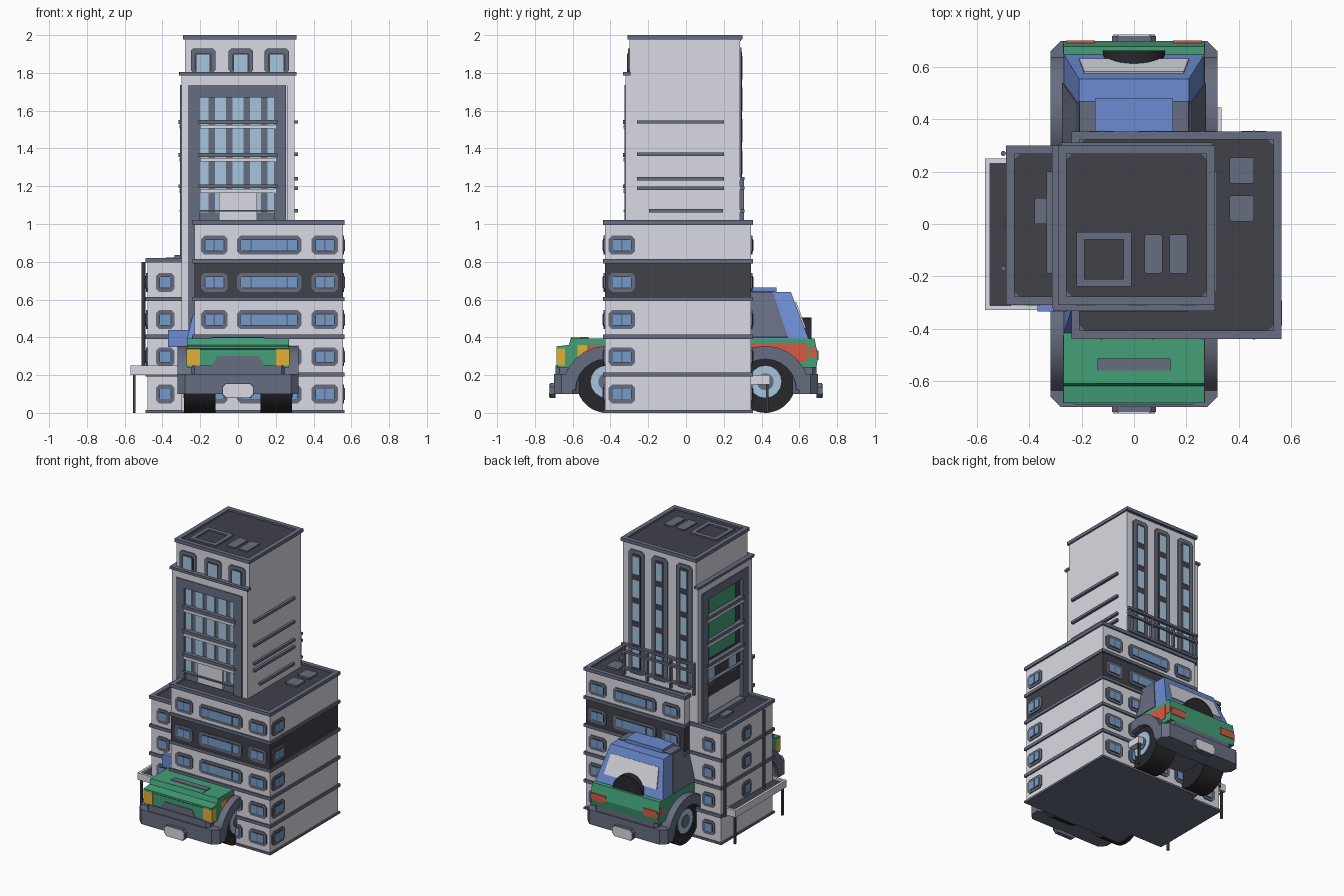
import bpy, bmesh, math
from mathutils import Vector

cube = bpy.data.objects.get("Cube")
if cube:
    bpy.data.objects.remove(cube, do_unlink=True)

COLOURS = {
    "wall": (0.7, 0.7, 0.77), "trim": (0.135, 0.155, 0.22), "dark": (0.052, 0.052, 0.068),
    "window_blue": (0.18, 0.33, 0.58), "pale_glass": (0.38, 0.56, 0.72),
    "car_blue": (0.15, 0.26, 0.64), "green": (0.055, 0.35, 0.185),
    "red": (0.7, 0.1, 0.06), "yellow": (0.75, 0.44, 0.035), "tyre": (0.022, 0.022, 0.027)}
NAMES = list(COLOURS)
MATS = []
for n, c in COLOURS.items():
    m = bpy.data.materials.new(n)
    m.use_nodes = True
    m.diffuse_color = (*c, 1)
    m.node_tree.nodes["Principled BSDF"].inputs["Base Color"].default_value = (*c, 1)
    MATS.append(m)

parts = {}


def loft(part, mat, lower, upper):
    """Closed solid between two matching loops of 3D points."""
    bm = parts.setdefault(part, bmesh.new())
    a = [bm.verts.new(p) for p in lower]
    b = [bm.verts.new(p) for p in upper]
    n = len(a)
    faces = [bm.faces.new(a[::-1]), bm.faces.new(b)]
    faces += [bm.faces.new((a[i], a[(i + 1) % n], b[(i + 1) % n], b[i])) for i in range(n)]
    for f in faces:
        f.material_index = NAMES.index(mat)
    bmesh.ops.recalc_face_normals(bm, faces=faces)


def prism(part, mat, pts, axis, a, b):
    put = {"x": lambda p, d: (d, p[0], p[1]), "y": lambda p, d: (p[0], d, p[1]),
           "z": lambda p, d: (p[0], p[1], d)}[axis]
    loft(part, mat, [put(p, a) for p in pts], [put(p, b) for p in pts])


def rect(u0, u1, v0, v1, c=0.0):
    if not c:
        return [(u0, v0), (u1, v0), (u1, v1), (u0, v1)]
    return [(u0 + c, v0), (u1 - c, v0), (u1, v0 + c), (u1, v1 - c),
            (u1 - c, v1), (u0 + c, v1), (u0, v1 - c), (u0, v0 + c)]


def box(part, mat, x0, x1, y0, y1, z0, z1, c=0.0):
    prism(part, mat, rect(x0, x1, y0, y1, c), "z", z0, z1)


def ring(part, mat, axis, a, b, u0, u1, v0, v1, t):
    for r in ((u0, u0 + t, v0, v1), (u1 - t, u1, v0, v1),
              (u0 + t, u1 - t, v0, v0 + t), (u0 + t, u1 - t, v1 - t, v1)):
        prism(part, mat, rect(*r), axis, a, b)


def circle(u, v, r, n=28, start=0.0, sweep=2 * math.pi):
    k = n if sweep > 6 else n - 1
    return [(u + r * math.cos(start + sweep * i / k), v + r * math.sin(start + sweep * i / k))
            for i in range(n)]


SIDES = {"front": ("y", -1), "back": ("y", 1), "left": ("x", 1), "right": ("x", -1)}


def plate(part, mat, side, wall, u, z, w, h, depth, c=0.0):
    axis, s = SIDES[side]
    prism(part, mat, rect(u - w / 2, u + w / 2, z - h / 2, z + h / 2, c),
          axis, wall - s * 0.005, wall + s * depth)


def window(part, side, wall, u, z, w, h=0.1, panes=1):
    """Chamfered surround, dark reveal and divided glass."""
    plate(part, "trim", side, wall, u, z, w, h, 0.007, 0.018)
    plate(part, "dark", side, wall, u, z, w - 0.034, h - 0.034, 0.009, 0.01)
    gw, gh = w - 0.044, h - 0.044
    plate(part, "window_blue", side, wall, u, z, gw, gh, 0.011)
    if panes > 1:
        offsets = (0,) if panes == 2 else (-gw * 0.32, gw * 0.32)
        for o in offsets:
            plate(part, "trim", side, wall, u + o, z, 0.008, gh, 0.012)


def floors(part, x0, x1, y0, y1, count, dark_floor=None):
    for i in range(count):
        mat = "dark" if i == dark_floor else "wall"
        box(part, mat, x0, x1, y0, y1, 0.2 * i + 0.01, 0.2 * i + 0.2)
    e = 0.01
    for i in range(count):
        box(part + "_bands", "trim", x0 - e, x1 + e, y0 - e, y1 + e,
            max(0, 0.2 * i - 0.008), 0.2 * i + 0.014)


def roof(part, x0, x1, y0, y1, z, t=0.032):
    box(part, "dark", x0 + t, x1 - t, y0 + t, y1 - t, z - 0.025, z - 0.012, 0.02)
    box(part, "trim", x0 + 0.01, x1 - 0.01, y0 + 0.01, y1 - 0.01, z - 0.03, z - 0.015)
    ring(part, "trim", "z", z - 0.024, z, x0, x1, y0, y1, t)


# Main block, five storeys
floors("main_block", -0.23, 0.555, -0.43, 0.345, 5, 3)
roof("main_roof", -0.24, 0.565, -0.44, 0.355, 1.02)
for i in range(5):
    z = 0.1 + 0.197 * i
    for side, wall in (("front", -0.43), ("back", 0.345)):
        for u, w, p in ((-0.125, 0.14, 2), (0.165, 0.34, 3), (0.46, 0.14, 2)):
            window("main_windows", side, wall, u, z, w, panes=p)
    window("main_windows", "left", 0.555, -0.34, z, 0.14, panes=2)
for y in (0.01, 0.155):
    box("main_roof_vents", "trim", 0.365, 0.46, y, y + 0.1, 1.0, 1.02, 0.008)

# Side annex, four storeys
floors("annex", -0.48, -0.22, -0.30, 0.29, 4)
roof("annex_roof", -0.49, -0.22, -0.31, 0.30, 0.82)
for i in range(4):
    z = 0.1 + 0.197 * i
    for side, wall in (("front", -0.30), ("back", 0.29)):
        window("annex_windows", side, wall, -0.385, z, 0.1)
    if i:
        window("annex_windows", "right", -0.48, 0.0, z, 0.1)
for y in (0.27, -0.17):
    prism("annex_pipes", "trim", circle(-0.5, y, 0.01, 10), "z", 0.2, 0.8)
box("annex_roof_vent", "trim", -0.38, -0.33, 0.0, 0.1, 0.8, 0.822)

# Tower core and roof
box("tower", "wall", -0.28, 0.30, -0.30, 0.287, 0.01, 1.98)
roof("tower_roof", -0.29, 0.31, -0.31, 0.30, 2.0)
ring("roof_hatch", "trim", "z", 1.975, 1.998, -0.22, -0.01, -0.24, -0.03, 0.03)
for x in (0.04, 0.135):
    box("roof_vents", "trim", x, x + 0.07, -0.19, -0.04, 1.975, 1.996, 0.008)

# Projecting front and side bays
for side, mid, span, wall, back in (("front", 0.0, 0.6, -0.30, "trim"), ("right", -0.01, 0.6, -0.28, "dark")):
    for s in (-1, 1):
        plate("tower_bays", "wall", side, wall, mid + s * (span / 2 - 0.02), 0.9, 0.04, 1.78, 0.02)
    plate("tower_bays", "wall", side, wall, mid, 1.765, span, 0.07, 0.02)
    plate("tower_cornice", "trim", side, wall, mid, 1.795, span + 0.02, 0.018, 0.033)
    axis, s = SIDES[side]
    ring("bay_frames", "trim", axis, wall, wall + s * 0.026, mid - 0.265, mid + 0.255, 0.4, 1.735, 0.062)
    plate("bay_backs", back, side, wall, mid, 1.32, 0.44, 0.74, 0.001)
    plate("bay_frames", "trim", side, wall, mid, 1.685, 0.42, 0.03, 0.02)
    for z in (1.54, 1.365, 1.2):
        plate("balcony_slabs", "trim", side, wall, mid, z, 0.42, 0.02, 0.034)
        plate("balcony_slabs", "wall", side, wall, mid, z - 0.025, 0.4, 0.02, 0.03)
    plate("balcony_rails", "trim", side, wall, mid, 1.07, 0.42, 0.01, 0.03)
for i in range(5):
    plate("bay_glass", "pale_glass", "front", -0.30, -0.185 + 0.0925 * i, 1.365, 0.06, 0.61, 0.008)
plate("bay_door_wall", "wall", "front", -0.30, 0, 1.1, 0.2, 0.16, 0.02)
for z, h in ((1.61, 0.11), (1.44, 0.15), (1.285, 0.11)):
    plate("green_panels", "green", "right", -0.28, 0.0, z, 0.3, h, 0.008)
for y in (-0.12, 0.12):
    plate("side_bay_windows", "pale_glass", "right", -0.28, y, 1.1, 0.08, 0.12, 0.008)
box("side_balcony", "trim", -0.335, -0.29, -0.19, 0.2, 0.8, 0.835)

# Top storey windows
for u in (-0.185, 0.015, 0.205):
    plate("top_windows", "trim", "front", -0.30, u, 1.865, 0.13, 0.13, 0.008, 0.015)
    plate("top_windows", "dark", "front", -0.30, u, 1.855, 0.092, 0.1, 0.01, 0.01)
    plate("top_windows", "pale_glass", "front", -0.30, u, 1.85, 0.07, 0.095, 0.012)

# Tall window strips and rails at the back
for u in (-0.19, 0.005, 0.19):
    plate("rear_strips", "trim", "back", 0.287, u, 1.49, 0.125, 0.89, 0.008, 0.02)
    plate("rear_strips", "dark", "back", 0.287, u, 1.49, 0.075, 0.84, 0.01, 0.012)
    for i in range(5):
        plate("rear_strips", "pale_glass", "back", 0.287, u, 1.16 + 0.167 * i, 0.05, 0.125, 0.012)
for z in (1.07, 1.19, 1.24):
    plate("rear_rails", "trim", "back", 0.287, 0.01, z, 0.58, 0.016, 0.024)
for i in range(4):
    plate("rear_rails", "trim", "back", 0.287, -0.27 + 0.185 * i, 1.13, 0.014, 0.22, 0.02)

# Ledges on the plain tower side
for z, w in ((1.54, 0.46), (1.37, 0.46), (1.24, 0.46), (1.19, 0.46), (1.07, 0.39)):
    plate("side_ledges", "trim", "left", 0.30, -0.03 if w > 0.4 else 0.0, z, w, 0.018, 0.018)

# Awnings on posts
ring("side_awning", "wall", "z", 0.2, 0.25, -0.57, -0.3, -0.33, 0.25, 0.018)
box("side_awning", "dark", -0.56, -0.47, -0.32, 0.24, 0.215, 0.235)
box("rear_awning", "wall", 0.2, 0.335, 0.34, 0.445, 0.15, 0.2)
for x, y, z in ((-0.55, -0.31, 0.21), (-0.55, 0.23, 0.21), (0.32, 0.43, 0.16), (0.22, 0.43, 0.16)):
    box("awning_posts", "dark", x - 0.007, x + 0.007, y - 0.007, y + 0.007, 0, z)

# Car body: hood, tub, bumpers
prism("car_body", "green", [(-0.68, 0.24), (0.69, 0.24), (0.7, 0.3), (0.68, 0.395), (-0.61, 0.395),
                            (-0.62, 0.36), (-0.686, 0.352), (-0.686, 0.34), (-0.68, 0.335)], "x", -0.27, 0.27)
box("car_chassis", "trim", -0.24, 0.24, -0.66, 0.66, 0.13, 0.25)
box("hood_scoop", "trim", -0.14, 0.14, -0.56, -0.515, 0.39, 0.402)
box("hood_scoop", "green", -0.14, 0.14, -0.61, -0.56, 0.39, 0.398)
prism("grille", "trim", [(-0.14, 0.25), (0.14, 0.25), (0.11, 0.3), (-0.11, 0.3)], "y", -0.684, -0.67)
for s in (-1, 1):
    y = sorted((s * 0.7, s * 0.56))
    box("bumpers", "trim", -0.32, 0.32, *y, 0.1, 0.205, 0.04)
    y = sorted((s * 0.69, s * 0.6))
    box("bumpers", "trim", -0.25, 0.25, *y, 0.2, 0.25, 0.02)
    prism("bumper_blocks", "trim", rect(-0.085, 0.085, 0.078, 0.158, 0.02), "y", s * 0.69, s * 0.72)
    prism("bumper_plates", "wall", rect(-0.08, 0.08, 0.082, 0.154, 0.02), "y", s * 0.71, s * 0.725)

    # Lights and side paint
    box("headlights", "yellow", *sorted((s * 0.2, s * 0.272)), -0.685, -0.64, 0.25, 0.342)
    plate("tail_lights", "red", "back", 0.697, s * 0.205, 0.305, 0.11, 0.05, 0.005)
    side = "left" if s > 0 else "right"
    plate("side_paint", "yellow", side, s * 0.27, -0.55, 0.32, 0.05, 0.08, 0.002)
    plate("side_paint", "red", side, s * 0.27, -0.47, 0.33, 0.11, 0.06, 0.002)
    plate("side_paint", "red", side, s * 0.27, 0.67, 0.32, 0.04, 0.05, 0.002)

    # Wheels and arches
    for y in (-0.42, 0.42):
        prism("tyres", "tyre", circle(y, 0.16, 0.16), "x", s * 0.12, s * 0.285)
        prism("hubs", "pale_glass", circle(y, 0.165, 0.085, 16), "x", s * 0.27, s * 0.289)
        prism("hubs", "trim", circle(y, 0.165, 0.045, 12), "x", s * 0.27, s * 0.294)
        arch = circle(y, 0.12, 0.235, 13, 0, math.pi) + circle(y, 0.12, 0.165, 13, math.pi, -math.pi)
        prism("wheel_arches", "trim", arch, "x", s * 0.25, s * 0.32)
    box("wing_mirrors", "car_blue", *sorted((s * 0.25, s * 0.37)), -0.335, -0.305, 0.35, 0.44)
plate("side_paint", "red", "left", 0.27, 0.49, 0.32, 0.3, 0.1, 0.002)

# Cabin with tapered sides, roof hatch, rear glass and spare wheel
low = [(-0.27, -0.42, 0.39), (0.27, -0.42, 0.39), (0.27, 0.65, 0.39), (-0.27, 0.65, 0.39)]
top = [(-0.21, -0.24, 0.64), (0.21, -0.24, 0.64), (0.21, 0.555, 0.64), (-0.21, 0.555, 0.64)]
loft("cabin", "car_blue", low, top)
box("cabin_roof", "trim", -0.208, 0.208, -0.22, 0.47, 0.635, 0.646)
box("roof_hatch_panel", "car_blue", -0.15, 0.15, -0.2, 0.48, 0.64, 0.665)
for s in (-1, 1):
    quad = [Vector((s * 0.27, -0.3, 0.4)), Vector((s * 0.27, 0.54, 0.4)),
            Vector((s * 0.213, 0.46, 0.638)), Vector((s * 0.213, -0.2, 0.638))]
    loft("cabin_sides", "trim", quad, [p + Vector((s * 0.005, 0, 0.001)) for p in quad])
glass = [Vector((x, 0.65 - 0.38 * (z - 0.39), z)) for x, z in
         ((-0.21, 0.45), (0.21, 0.45), (0.19, 0.585), (-0.19, 0.585))]
loft("rear_glass", "wall", glass, [p + Vector((0, 0.007, 0.003)) for p in glass])
prism("spare_wheel", "tyre", circle(0, 0.385, 0.12), "y", 0.6, 0.665)

# Turn the parts into objects
SMOOTH = {"tyres", "spare_wheel", "wheel_arches", "annex_pipes"}
for name, bm in parts.items():
    mesh = bpy.data.meshes.new(name)
    used = sorted({f.material_index for f in bm.faces})
    for f in bm.faces:
        f.material_index = used.index(f.material_index)
    bm.to_mesh(mesh)
    bm.free()
    for i in used:
        mesh.materials.append(MATS[i])
    ob = bpy.data.objects.new(name, mesh)
    bpy.context.collection.objects.link(ob)
    if name in SMOOTH:
        bpy.ops.object.select_all(action="DESELECT")
        ob.select_set(True)
        bpy.context.view_layer.objects.active = ob
        bpy.ops.object.shade_smooth_by_angle(angle=math.radians(35))
